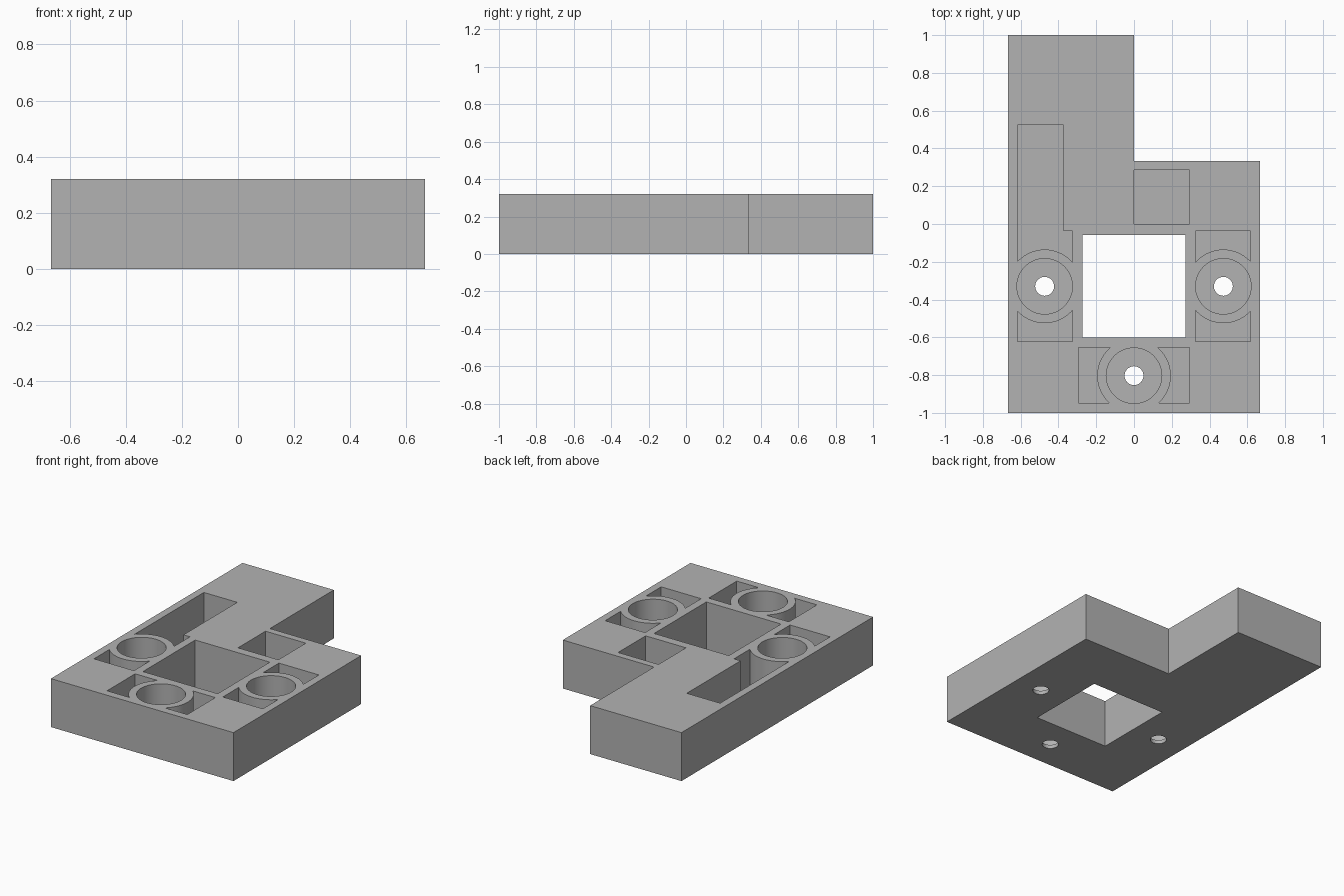
import bpy, bmesh
from math import radians

cube = bpy.data.objects.get("Cube")
if cube:
    bpy.data.objects.remove(cube, do_unlink=True)

HEIGHT = 0.32
FLOOR = 0.025
ABOVE = 0.5

grey = bpy.data.materials.new("plain grey")
grey.use_nodes = True
colour = (0.45, 0.45, 0.45, 1)
grey.diffuse_color = colour
grey.node_tree.nodes["Principled BSDF"].inputs["Base Color"].default_value = colour


def add_object(name, bm):
    bmesh.ops.recalc_face_normals(bm, faces=bm.faces)
    mesh = bpy.data.meshes.new(name)
    bm.to_mesh(mesh)
    bm.free()
    mesh.materials.append(grey)
    obj = bpy.data.objects.new(name, mesh)
    bpy.context.collection.objects.link(obj)
    return obj


def prism(name, outline, bottom, top):
    bm = bmesh.new()
    face = bm.faces.new([bm.verts.new((x, y, bottom)) for x, y in outline])
    up = bmesh.ops.extrude_face_region(bm, geom=[face])["geom"]
    verts = [v for v in up if isinstance(v, bmesh.types.BMVert)]
    bmesh.ops.translate(bm, verts=verts, vec=(0, 0, top - bottom))
    return add_object(name, bm)


def box(name, x0, x1, y0, y1, bottom=FLOOR):
    return prism(name, [(x0, y0), (x1, y0), (x1, y1), (x0, y1)], bottom, ABOVE)


def cylinder(name, centre, radius, bottom):
    bm = bmesh.new()
    bmesh.ops.create_cone(bm, cap_ends=True, segments=64, radius1=radius,
                          radius2=radius, depth=ABOVE + 0.1 - bottom)
    bmesh.ops.translate(bm, verts=bm.verts,
                        vec=(*centre, (ABOVE + 0.1 + bottom) / 2))
    return add_object(name, bm)


def subtract(target, cutter):
    cutter.hide_render = True
    mod = target.modifiers.new("cut", 'BOOLEAN')
    mod.operation = 'DIFFERENCE'
    mod.solver = 'EXACT'
    mod.object = cutter
    bpy.context.view_layer.update()
    graph = bpy.context.evaluated_depsgraph_get()
    result = bpy.data.meshes.new_from_object(target.evaluated_get(graph))
    target.modifiers.clear()
    target.data = result
    bpy.data.objects.remove(cutter, do_unlink=True)


# Stepped block
block = prism("base_block", [(-0.667, -1), (0.667, -1), (0.667, 0.333),
                             (0, 0.333), (0, 1), (-0.667, 1)], 0, HEIGHT)

# Square window through the block and the blind square pocket
subtract(block, box("window_cutter", -0.273, 0.273, -0.602, -0.057, -0.1))
subtract(block, box("square_pocket_cutter", 0, 0.295, 0, 0.287))

# Pockets crossed by round collars
left_pocket = prism("left_pocket_cutter",
                    [(-0.617, -0.622), (-0.325, -0.622), (-0.325, -0.037),
                     (-0.373, -0.037), (-0.373, 0.525), (-0.617, 0.525)],
                    FLOOR, ABOVE)
right_pocket = box("right_pocket_cutter", 0.325, 0.617, -0.622, -0.037)
front_pocket = box("front_pocket_cutter", -0.293, 0.293, -0.948, -0.655)

for pocket, centre in ((left_pocket, (-0.473, -0.33)),
                       (right_pocket, (0.473, -0.33)),
                       (front_pocket, (0, -0.803))):
    subtract(pocket, cylinder("collar", centre, 0.195, -0.1))
    subtract(block, pocket)
    # Wide bore, then the screw hole through its floor
    subtract(block, cylinder("bore_cutter", centre, 0.147, FLOOR))
    subtract(block, cylinder("hole_cutter", centre, 0.05, -0.1))

# Smooth round walls, crisp edges
bpy.ops.object.select_all(action='DESELECT')
block.select_set(True)
bpy.context.view_layer.objects.active = block
bpy.ops.object.shade_smooth_by_angle(angle=radians(30))
